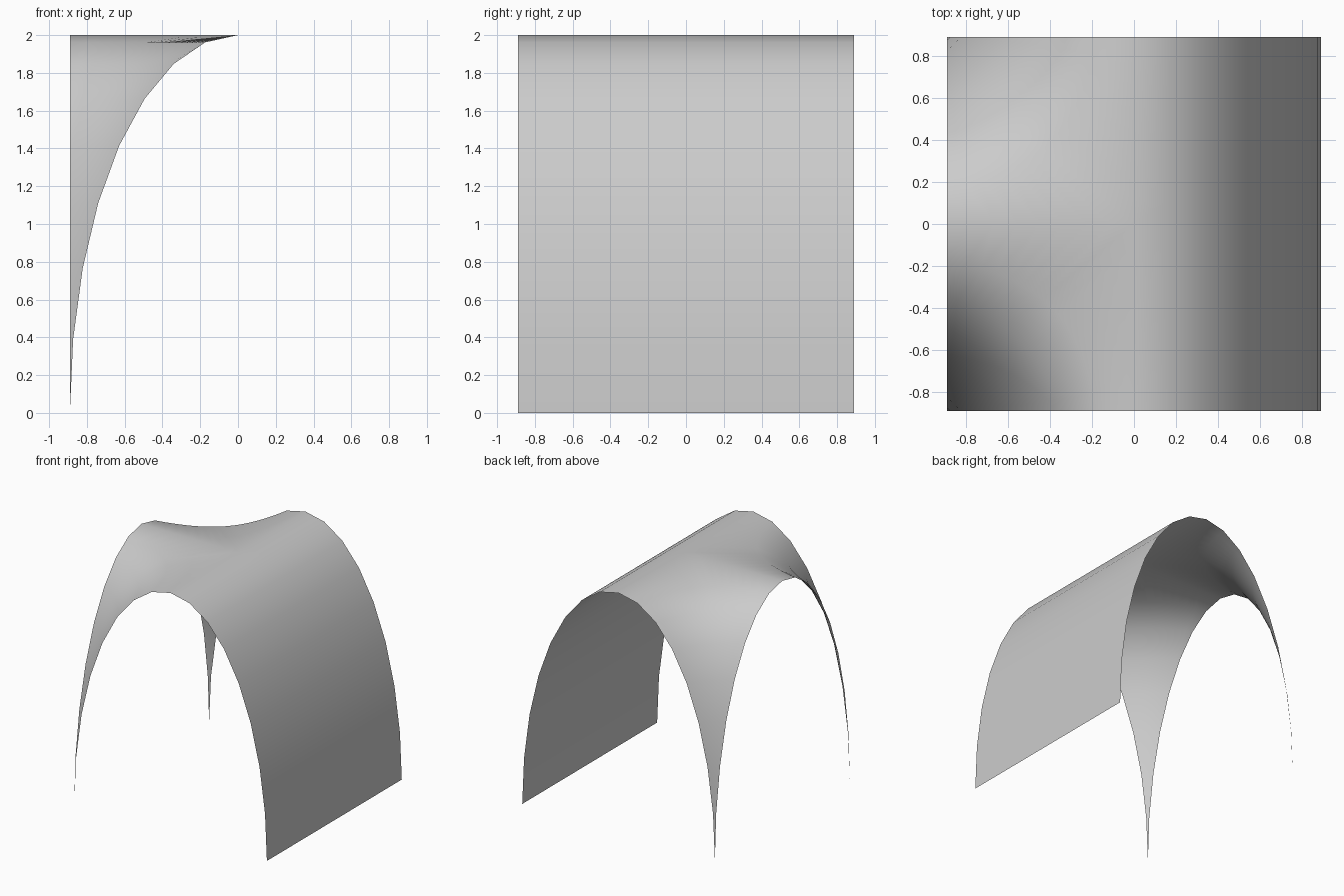
import bpy, bmesh, math

if "Cube" in bpy.data.objects:
    bpy.data.objects.remove(bpy.data.objects["Cube"])

HALF = 0.89      # half width in x and y
HEIGHT = 2.0
STEPS = 8        # segments per quarter arch
COLS = 16        # columns along each level curve (even)


def level_point(s, t, side):
    """Point on the level curve |x*y| = s, from the end arch to the left arch."""
    if s < 1e-6:
        u, v = max(0.0, 2 * t - 1), max(0.0, 1 - 2 * t)
    else:
        u, v = s ** (1 - t), s ** t
    return (-HALF * u, side * HALF * v, HEIGHT * math.sqrt(max(0.0, 1 - s * s)))


def barrel_point(s, v):
    return (HALF * s, HALF * v, HEIGHT * math.sqrt(max(0.0, 1 - s * s)))


def add_grid(bm, rows):
    grid = [[bm.verts.new(p) for p in row] for row in rows]
    for a, b in zip(grid, grid[1:]):
        for i in range(len(a) - 1):
            bm.faces.new((a[i], a[i + 1], b[i + 1], b[i]))


levels = [math.sin(i * math.pi / 2 / STEPS) for i in range(STEPS + 1)]
bm = bmesh.new()

# Left half: two saddle corners that taper down to pointed legs
for side in (-1, 1):
    add_grid(bm, [[level_point(s, j / COLS, side) for j in range(COLS + 1)]
                  for s in levels])

# Right half: plain half barrel down to the ground
add_grid(bm, [[barrel_point(s, j / (COLS / 2) - 1) for j in range(COLS + 1)]
              for s in levels])

# Weld into one sheet, facing outward
bmesh.ops.remove_doubles(bm, verts=bm.verts[:], dist=1e-5)
bmesh.ops.recalc_face_normals(bm, faces=bm.faces[:])
if sum(f.normal.z * f.calc_area() for f in bm.faces) < 0:
    bmesh.ops.reverse_faces(bm, faces=bm.faces[:])
for f in bm.faces:
    f.smooth = True

mesh = bpy.data.meshes.new("vault_canopy")
bm.to_mesh(mesh)
bm.free()
canopy = bpy.data.objects.new("vault_canopy", mesh)
bpy.context.collection.objects.link(canopy)
